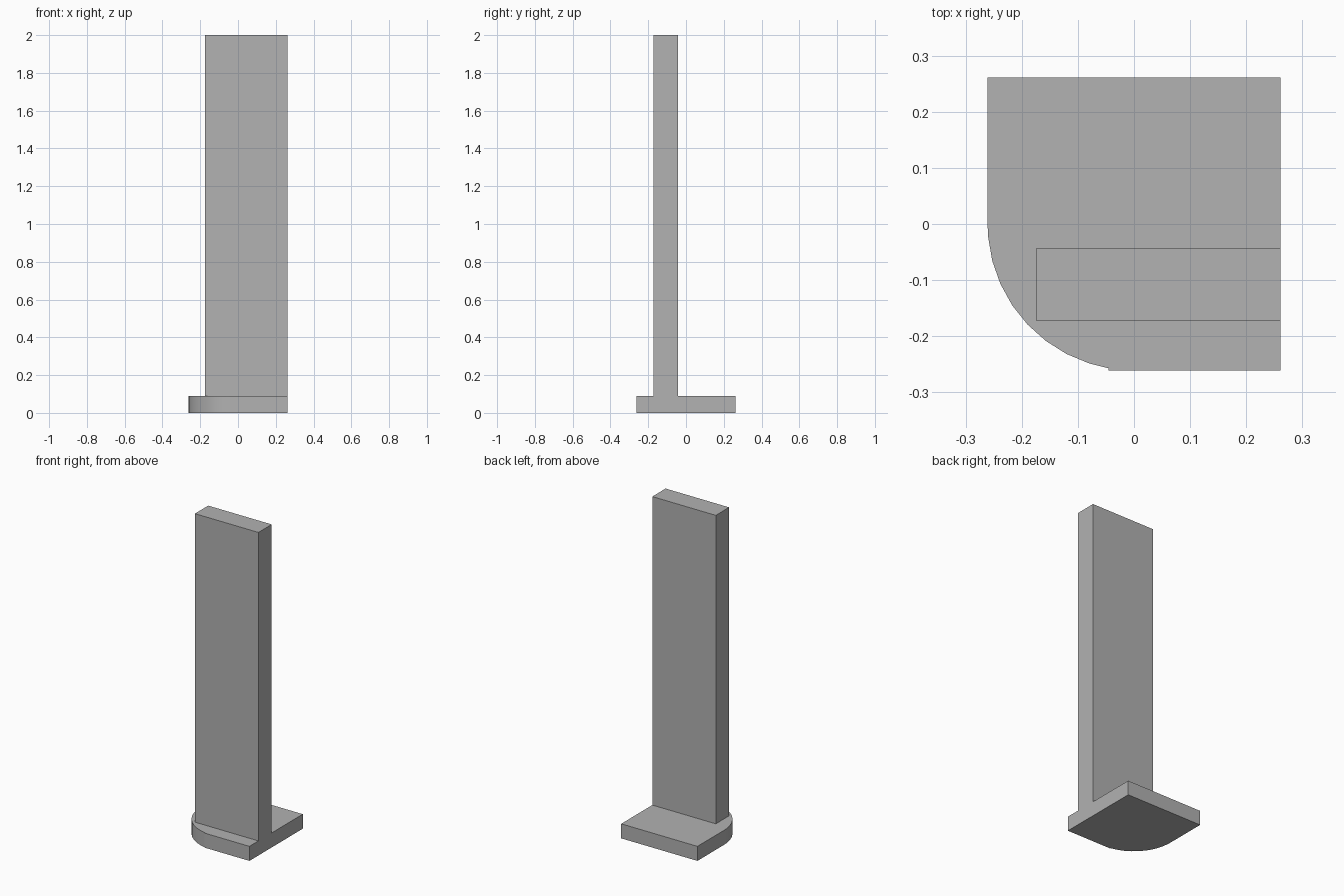
import bpy
import bmesh
import math

cube = bpy.data.objects.get("Cube")
if cube:
    bpy.data.objects.remove(cube, do_unlink=True)

HALF = 0.261
BASE_TOP = 0.09

grey = bpy.data.materials.new("plain grey")
grey.use_nodes = True
colour = (0.445, 0.445, 0.445, 1)
grey.diffuse_color = colour
grey.node_tree.nodes["Principled BSDF"].inputs["Base Color"].default_value = colour


def extrude_outline(name, outline, bottom, top):
    """Solid prism from a counter-clockwise outline."""
    bm = bmesh.new()
    face = bm.faces.new([bm.verts.new((x, y, bottom)) for x, y in outline])
    grown = bmesh.ops.extrude_face_region(bm, geom=[face], use_keep_orig=True)
    verts = [v for v in grown["geom"] if isinstance(v, bmesh.types.BMVert)]
    bmesh.ops.translate(bm, verts=verts, vec=(0, 0, top - bottom))
    bmesh.ops.recalc_face_normals(bm, faces=bm.faces)
    mesh = bpy.data.meshes.new(name)
    bm.to_mesh(mesh)
    bm.free()
    mesh.materials.append(grey)
    obj = bpy.data.objects.new(name, mesh)
    bpy.context.collection.objects.link(obj)
    return obj


# Foot plate: square with one rounded corner ending in a tiny step
angles = [0] + [5 + 9.6 * i for i in range(8)] + [80]
arc = [(-HALF * math.cos(math.radians(a)), -HALF * math.sin(math.radians(a)))
       for a in angles]
outline = arc + [(arc[-1][0], -HALF), (HALF, -HALF), (HALF, HALF), (-HALF, HALF)]
base = extrude_outline("base_plate", outline, 0, BASE_TOP)
bpy.ops.object.select_all(action="DESELECT")
base.select_set(True)
bpy.context.view_layer.objects.active = base
bpy.ops.object.shade_smooth_by_angle(angle=math.radians(30))

# Upright slab, flush with the left edge of the plate
left, front, back = -0.174, -0.173, -0.043
extrude_outline("upright_slab",
                [(left, front), (HALF, front), (HALF, back), (left, back)],
                BASE_TOP, 2)
